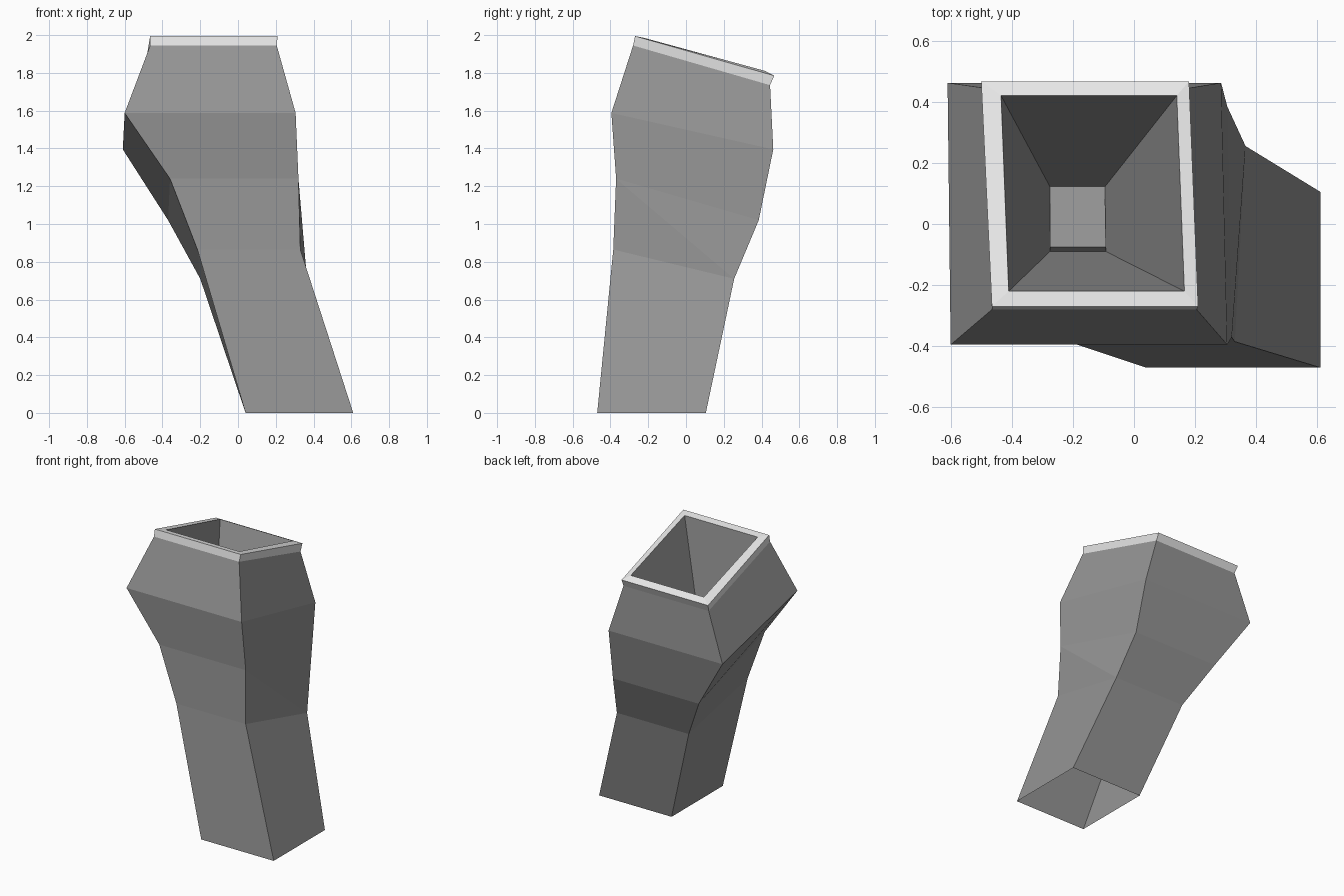
import bpy, bmesh

if "Cube" in bpy.data.objects:
    bpy.data.objects.remove(bpy.data.objects["Cube"])


def material(name, value):
    m = bpy.data.materials.new(name)
    m.diffuse_color = (value, value, value, 1)
    m.use_nodes = True
    m.node_tree.nodes["Principled BSDF"].inputs["Base Color"].default_value = m.diffuse_color
    return m


grey = material("mid grey", 0.30)
pale = material("pale grey", 0.80)


def loft(name, sections, mat, cap_end=False, diagonals=()):
    """Loft four-sided sections: front x range, back x range, (y, z) front, (y, z) back."""
    bm = bmesh.new()
    rings = []
    for fx, bx, (fy, fz), (by, bz) in sections:
        pts = [(fx[0], fy, fz), (fx[1], fy, fz), (bx[1], by, bz), (bx[0], by, bz)]
        rings.append([bm.verts.new(p) for p in pts])
    for k, (a, b) in enumerate(zip(rings, rings[1:])):
        for i in range(4):
            j = (i + 1) % 4
            if (k, i) in diagonals:
                bm.faces.new((a[i], a[j], b[i]))
                bm.faces.new((a[j], b[j], b[i]))
            else:
                bm.faces.new((a[i], a[j], b[j], b[i]))
    if cap_end:
        bm.faces.new(rings[-1])
    mesh = bpy.data.meshes.new(name)
    bm.to_mesh(mesh)
    bm.free()
    mesh.materials.append(mat)
    obj = bpy.data.objects.new(name, mesh)
    bpy.context.collection.objects.link(obj)
    return obj


# Sections shared between neighbouring parts
neck = ((-0.465, 0.205), (-0.49, 0.18), (-0.28, 1.945), (0.445, 1.735))
lip_inner = ((-0.41, 0.165), (-0.435, 0.14), (-0.22, 1.985), (0.42, 1.81))

# Leaning outer shell, open at the bottom
loft("outer_shell", [
    ((0.04, 0.61), (0.04, 0.61), (-0.47, 0.0), (0.105, 0.0)),
    ((-0.215, 0.33), (-0.20, 0.365), (-0.385, 0.865), (0.255, 0.71)),
    ((-0.36, 0.32), (-0.37, 0.305), (-0.37, 1.24), (0.385, 1.02)),
    ((-0.60, 0.305), (-0.61, 0.285), (-0.395, 1.588), (0.462, 1.395)),
    neck,
], grey, diagonals={(1, 1)})

# Pale band and flat lip around the mouth
loft("rim", [
    neck,
    ((-0.465, 0.21), (-0.50, 0.18), (-0.27, 1.995), (0.467, 1.785)),
    lip_inner,
], pale)

# Tapering inside with a small stepped floor
loft("inner_funnel", [
    lip_inner,
    ((-0.275, -0.092), (-0.275, -0.095), (-0.09, 0.97), (0.122, 0.95)),
    ((-0.275, -0.092), (-0.275, -0.095), (-0.075, 1.00), (0.122, 0.95)),
], grey, cap_end=True)
